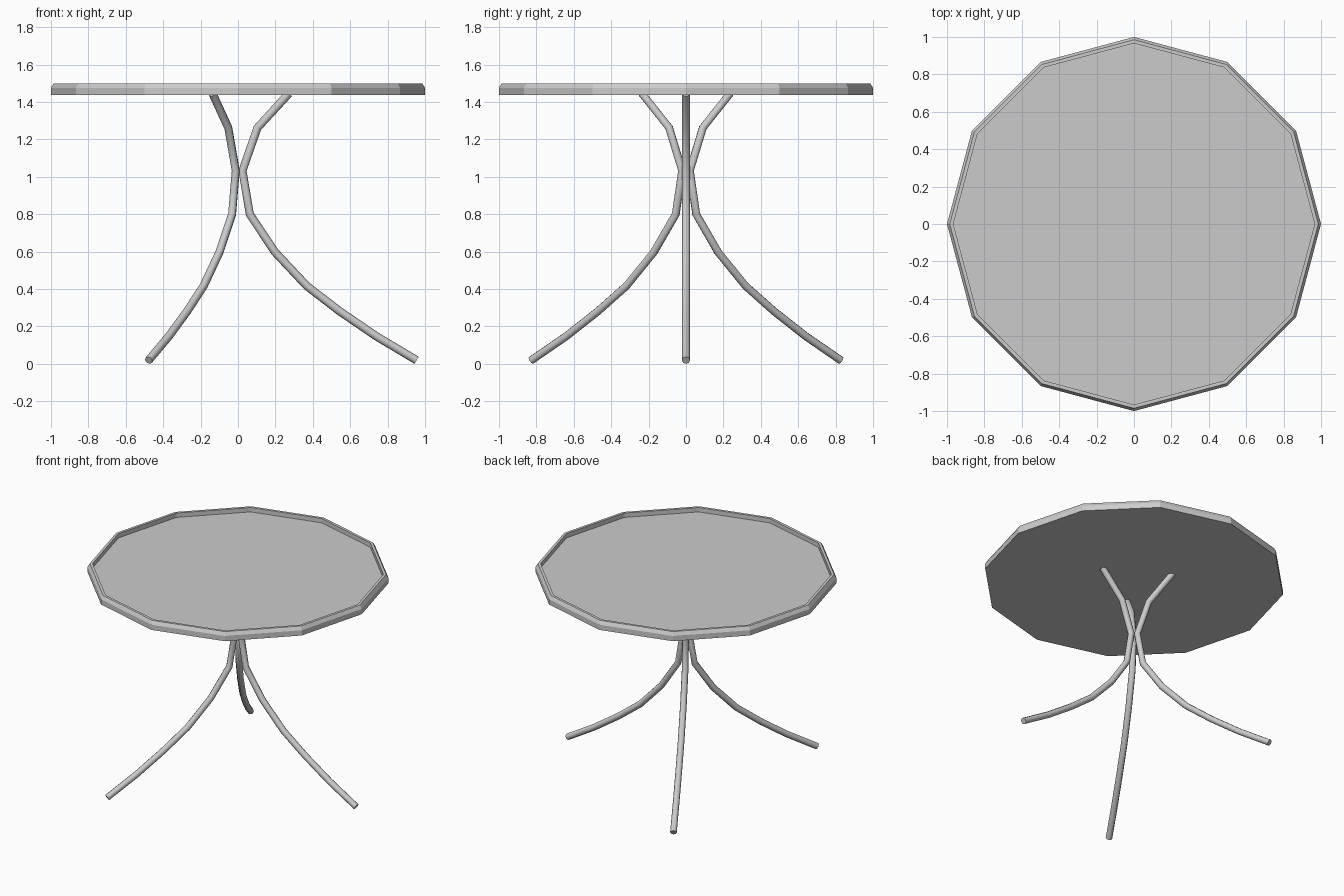
import bpy, bmesh
from math import sin, cos, pi, radians

if "Cube" in bpy.data.objects:
    bpy.data.objects.remove(bpy.data.objects["Cube"])

SIDES = 12

# Tabletop: lathe a rim profile (radius, z), closed by flat faces
profile = [(1.0, 1.437), (1.0, 1.475), (0.985, 1.5), (0.966, 1.5), (0.966, 1.468)]
bm = bmesh.new()
rings = [[bm.verts.new((r * cos(2 * pi * i / SIDES), r * sin(2 * pi * i / SIDES), z))
          for i in range(SIDES)] for r, z in profile]
for low, high in zip(rings, rings[1:]):
    for i in range(SIDES):
        j = (i + 1) % SIDES
        bm.faces.new((low[i], low[j], high[j], high[i]))
bm.faces.new(rings[0][::-1])   # underside
bm.faces.new(rings[-1])        # recessed top surface
bmesh.ops.recalc_face_normals(bm, faces=bm.faces)
mesh = bpy.data.meshes.new("tabletop")
bm.to_mesh(mesh)
bm.free()
bpy.context.collection.objects.link(bpy.data.objects.new("tabletop", mesh))

# Legs: one bent tube, repeated three times round the centre
path = [(0.955, 0.019), (0.74, 0.147), (0.545, 0.28), (0.368, 0.416), (0.198, 0.597),
        (0.063, 0.80), (0.024, 1.033), (0.104, 1.262), (0.272, 1.445)]
curve = bpy.data.curves.new("leg", 'CURVE')
curve.dimensions = '3D'
curve.bevel_depth = 0.022
curve.bevel_resolution = 2
curve.use_fill_caps = True
spline = curve.splines.new('POLY')
spline.points.add(len(path) - 1)
for point, (x, z) in zip(spline.points, path):
    point.co = (x, 0, z, 1)
spline.use_smooth = True
for name, angle in (("right_leg", 0), ("back_left_leg", 120), ("front_left_leg", 240)):
    leg = bpy.data.objects.new(name, curve)
    leg.rotation_euler.z = radians(angle)
    bpy.context.collection.objects.link(leg)
